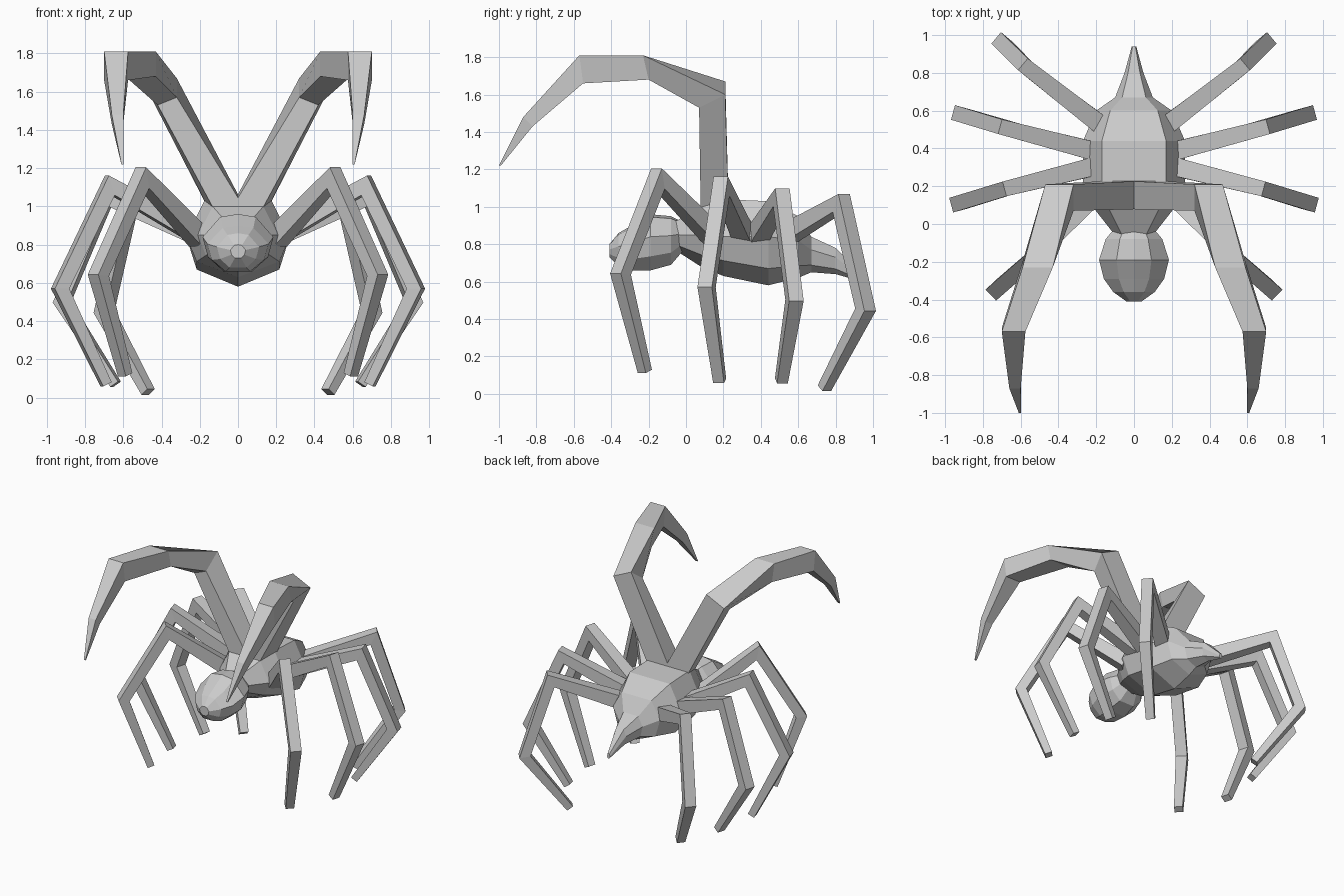
import bpy, bmesh
from mathutils import Vector

if "Cube" in bpy.data.objects:
    bpy.data.objects.remove(bpy.data.objects["Cube"])

grey = bpy.data.materials.new("shell grey")
grey.diffuse_color = (0.6, 0.6, 0.6, 1)
grey.use_nodes = True
grey.node_tree.nodes["Principled BSDF"].inputs["Base Color"].default_value = grey.diffuse_color


def loft(name, rings):
    """Skin a list of equal-sized rings, cap both ends, flat faces."""
    bm = bmesh.new()
    loops = [[bm.verts.new(p) for p in ring] for ring in rings]
    n = len(loops[0])
    for a, b in zip(loops, loops[1:]):
        for i in range(n):
            j = (i + 1) % n
            bm.faces.new((a[i], a[j], b[j], b[i]))
    bm.faces.new(loops[0])
    bm.faces.new(loops[-1])
    bmesh.ops.recalc_face_normals(bm, faces=bm.faces)
    me = bpy.data.meshes.new(name)
    bm.to_mesh(me)
    bm.free()
    me.materials.append(grey)
    ob = bpy.data.objects.new(name, me)
    bpy.context.collection.objects.link(ob)
    return ob


def pair(name, rings):
    """Make a part on the right and its mirror on the left."""
    loft(name + "_right", rings)
    loft(name + "_left", [[(-x, y, z) for x, y, z in r] for r in rings])


def limb_rings(path, sizes):
    """Square sections along a path, mitred at the joints."""
    pts = [Vector(p) for p in path]
    flat = pts[-2] - pts[0]
    side = Vector((-flat.y, flat.x, 0)).normalized()
    rings = []
    for i, p in enumerate(pts):
        d0 = (pts[i] - pts[i - 1]).normalized() if i else None
        d1 = (pts[i + 1] - pts[i]).normalized() if i < len(pts) - 1 else None
        d0, d1 = d0 or d1, d1 or d0
        t = (d0 + d1).normalized()
        up = side.cross(t).normalized() / max(0.5, t.dot(d1))
        w, h = sizes[i]
        s, u = side * w / 2, up * h / 2
        rings.append([p + s + u, p - s + u, p - s - u, p + s - u])
    return rings


# Abdomen with tail spike: y, top, side height, bottom, half width
abdomen = [
    (-0.06, 0.92, 0.85, 0.77, 0.10),
    (0.08, 1.00, 0.85, 0.68, 0.21),
    (0.20, 1.04, 0.84, 0.63, 0.27),
    (0.44, 1.03, 0.84, 0.58, 0.27),
    (0.60, 0.95, 0.82, 0.62, 0.20),
    (0.67, 0.84, 0.77, 0.65, 0.10),
    (0.80, 0.78, 0.73, 0.64, 0.05),
    (0.94, 0.64, 0.62, 0.60, 0.012),
]
loft("abdomen", [[(-0.63 * w, y, t), (0.63 * w, y, t), (w, y, s),
                  (0.8 * w, y, b + 0.2 * (t - b)), (0, y, b),
                  (-0.8 * w, y, b + 0.2 * (t - b)), (-w, y, s)]
                 for y, t, s, b, w in abdomen])

# Head: y, top, bottom, half width
head = [
    (-0.02, 0.92, 0.76, 0.10),
    (-0.08, 0.95, 0.69, 0.15),
    (-0.19, 0.96, 0.66, 0.185),
    (-0.29, 0.90, 0.66, 0.16),
    (-0.36, 0.86, 0.68, 0.11),
    (-0.41, 0.80, 0.73, 0.04),
]
loft("head", [[(x * w, y, b + f * (t - b)) for x, f in
               ((-0.5, 0.95), (0, 1), (0.5, 0.95), (1, 0.6), (0.85, 0.25),
                (0.4, 0), (-0.4, 0), (-0.85, 0.25), (-1, 0.6))]
              for y, t, b, w in head])

# Walking legs: root, upper joint, lower joint, foot
legs = {
    "first_leg": [(0.20, 0.16, 0.83), (0.50, -0.15, 1.15), (0.73, -0.35, 0.64), (0.59, -0.22, 0.12)],
    "second_leg": [(0.19, 0.31, 0.84), (0.67, 0.19, 1.11), (0.93, 0.11, 0.57), (0.69, 0.18, 0.07)],
    "third_leg": [(0.19, 0.38, 0.84), (0.69, 0.51, 1.05), (0.92, 0.58, 0.50), (0.64, 0.51, 0.07)],
    "fourth_leg": [(0.17, 0.52, 0.84), (0.57, 0.83, 1.02), (0.70, 0.96, 0.45), (0.47, 0.74, 0.03)],
}
for name, path in legs.items():
    pair(name, limb_rings(path, [(0.10, 0.10), (0.08, 0.075), (0.08, 0.07), (0.06, 0.05)]))

# Raised scythe arms: base and elbow sections, then upright boxes
arm = [
    [(-0.07, 0.23, 0.93), (0.11, 0.23, 0.90), (0.08, 0.08, 0.90), (-0.07, 0.08, 0.93)],
    [(0.32, 0.21, 1.67), (0.47, 0.21, 1.60), (0.42, 0.07, 1.53), (0.32, 0.07, 1.57)],
]
for x0, x1, yt, zt, yb, zb in [
    (0.43, 0.59, -0.23, 1.81, -0.20, 1.68),
    (0.575, 0.70, -0.57, 1.81, -0.55, 1.66),
    (0.60, 0.66, -0.87, 1.48, -0.82, 1.43),
    (0.598, 0.61, -1.00, 1.22, -0.99, 1.22),
]:
    arm.append([(x0, yt, zt), (x1, yt, zt), (x1, yb, zb), (x0, yb, zb)])
pair("scythe_arm", arm)
